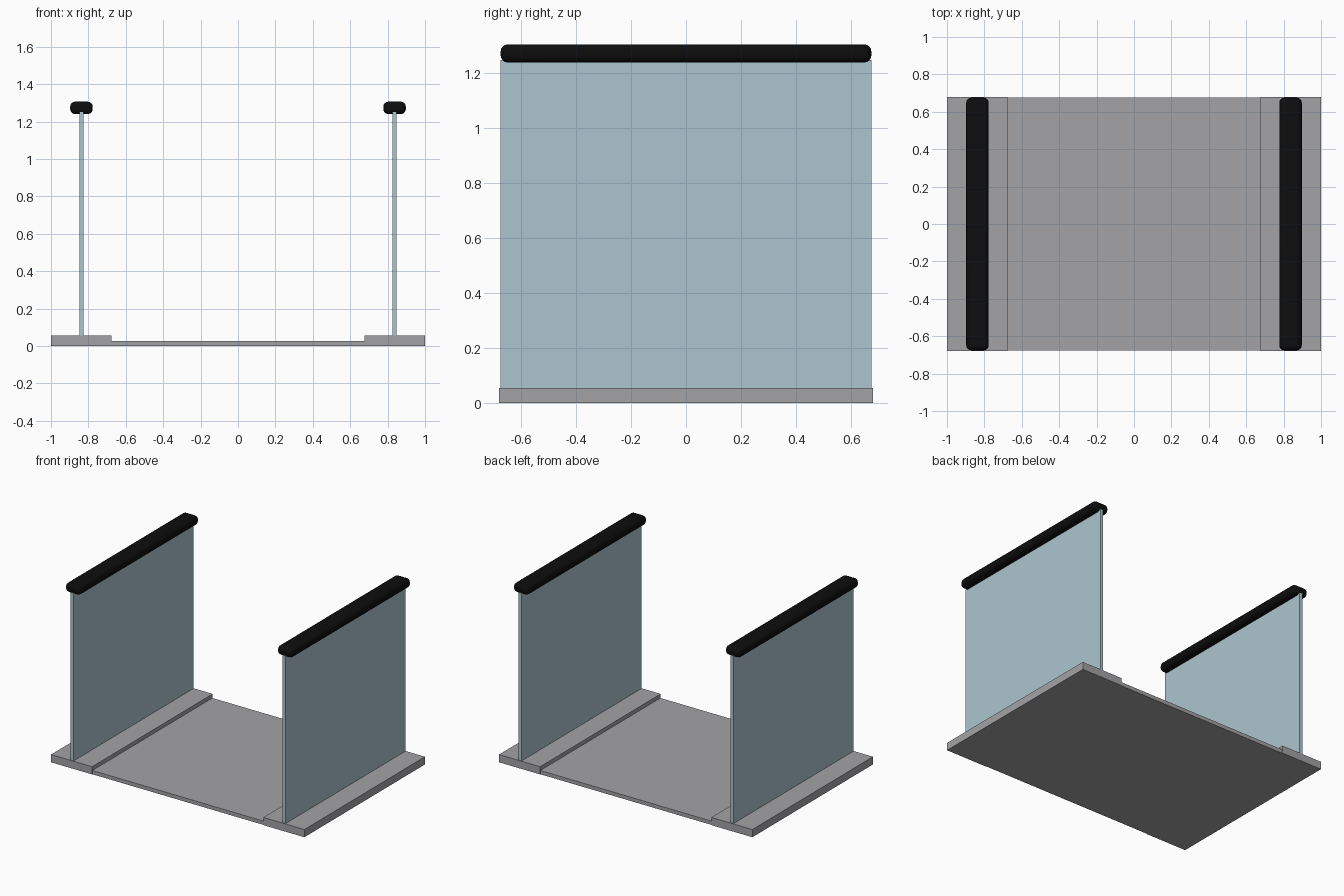
import bpy
import bmesh

cube = bpy.data.objects.get("Cube")
if cube:
    bpy.data.objects.remove(cube, do_unlink=True)


def make_material(name, color):
    mat = bpy.data.materials.new(name)
    mat.use_nodes = True
    mat.diffuse_color = color
    mat.node_tree.nodes["Principled BSDF"].inputs["Base Color"].default_value = color
    return mat


concrete = make_material("concrete grey", (0.37, 0.37, 0.385, 1))
glass = make_material("pale blue glass", (0.41, 0.56, 0.62, 1))
black = make_material("rail black", (0.004, 0.004, 0.004, 1))


def box(name, x, y, z, mat, rounding=0):
    """Box spanning the given (min, max) ranges, optionally with rounded edges."""
    bm = bmesh.new()
    bmesh.ops.create_cube(bm, size=1)
    for v in bm.verts:
        for axis, (low, high) in enumerate((x, y, z)):
            v.co[axis] = high if v.co[axis] > 0 else low
    mesh = bpy.data.meshes.new(name)
    bm.to_mesh(mesh)
    bm.free()
    mesh.materials.append(mat)
    obj = bpy.data.objects.new(name, mesh)
    bpy.context.collection.objects.link(obj)
    if rounding:
        bevel = obj.modifiers.new("rounded edges", "BEVEL")
        bevel.width = rounding
        bevel.segments = 4
        bpy.ops.object.select_all(action="DESELECT")
        obj.select_set(True)
        bpy.context.view_layer.objects.active = obj
        bpy.ops.object.shade_smooth_by_angle()
        # Smooth the bevelled faces too
        for face in mesh.polygons:
            face.use_smooth = True
    return obj


def span(side, low, high):
    return tuple(sorted((side * low, side * high)))


# Thin deck between the two raised curbs
box("deck", (-0.676, 0.676), (-0.677, 0.677), (0, 0.027), concrete)

# Curb, glass panel and handrail on each side
for label, side in (("left", 1), ("right", -1)):
    box(label + "_curb", span(side, 0.676, 1), (-0.68, 0.68), (0, 0.055), concrete)
    box(label + "_glass_panel", span(side, 0.825, 0.848), (-0.675, 0.675), (0.05, 1.25), glass)
    box(label + "_handrail", span(side, 0.777, 0.897), (-0.675, 0.675), (1.24, 1.306), black, 0.026)
